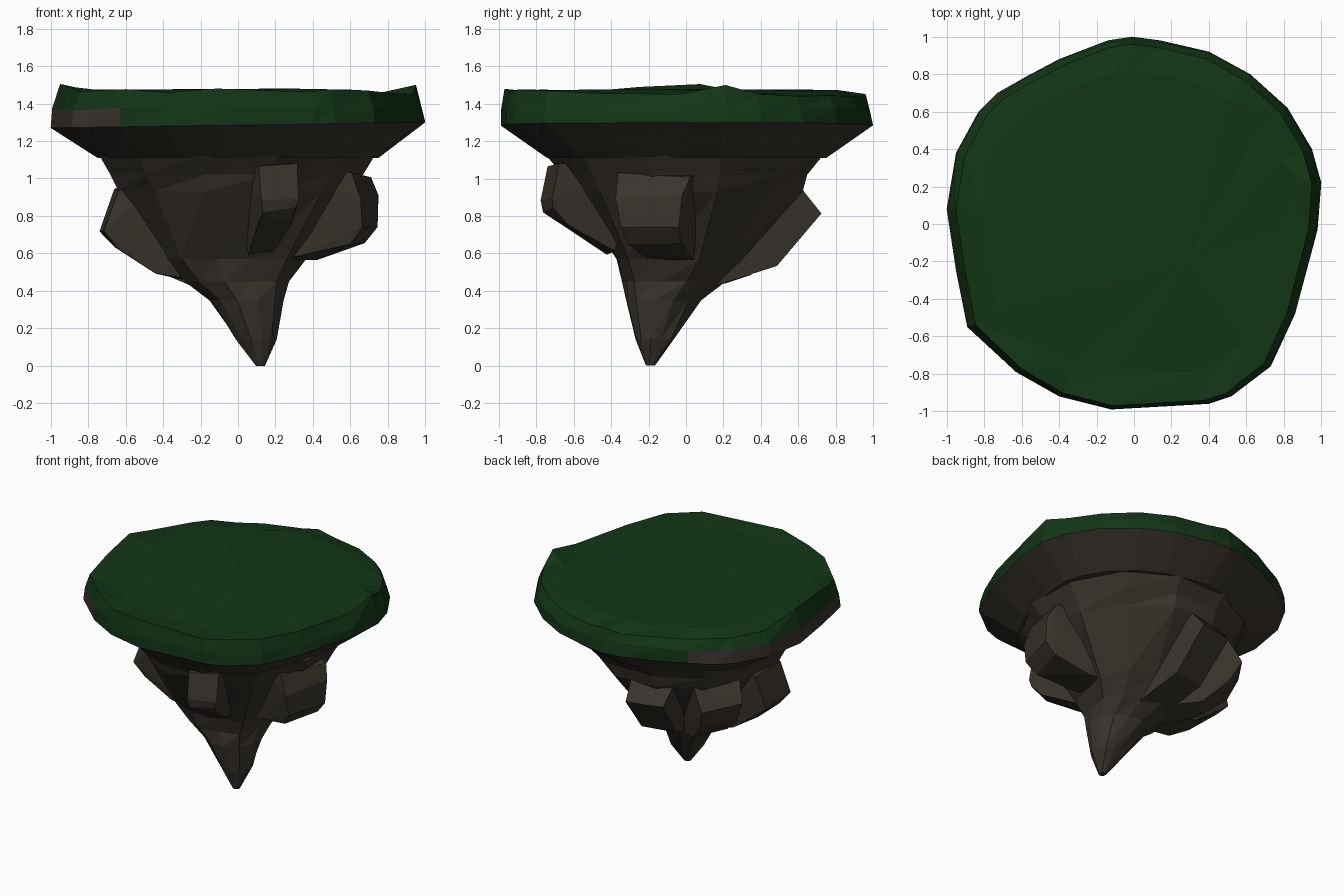
import bpy, bmesh, math, random
from mathutils import Vector

if "Cube" in bpy.data.objects:
    bpy.data.objects.remove(bpy.data.objects["Cube"])

random.seed(4)

def material(name, rgb):
    m = bpy.data.materials.new(name)
    m.diffuse_color = (*rgb, 1)
    m.use_nodes = True
    m.node_tree.nodes["Principled BSDF"].inputs["Base Color"].default_value = m.diffuse_color
    return m

GREEN = material("grass", (0.006, 0.037, 0.008))
BROWN = material("rock", (0.042, 0.035, 0.026))

def finish(name, bm, mats):
    bmesh.ops.recalc_face_normals(bm, faces=bm.faces)
    me = bpy.data.meshes.new(name)
    bm.to_mesh(me)
    bm.free()
    for m in mats:
        me.materials.append(m)
    ob = bpy.data.objects.new(name, me)
    bpy.context.collection.objects.link(ob)
    return ob

def loft(name, rings, mats, top=None):
    """Skin a stack of equal-count rings, low to high, closing both ends."""
    bm = bmesh.new()
    vs = [[bm.verts.new(p) for p in r] for r in rings]
    n = len(vs[0])
    for a, b in zip(vs, vs[1:]):
        for i in range(n):
            j = (i + 1) % n
            bm.faces.new((a[i], a[j], b[j]))
            bm.faces.new((a[i], b[j], b[i]))
    bm.faces.new(vs[0])
    if top:
        c = bm.verts.new(top)
        for i in range(n):
            bm.faces.new((vs[-1][i], vs[-1][(i + 1) % n], c))
    else:
        bm.faces.new(vs[-1])
    return finish(name, bm, mats)

# Rim outline seen from above, counter-clockwise from the +x side
RIM = [(1, .22), (.95, .4), (.82, .62), (.62, .8), (.4, .92), (.14, .98),
       (-.01, 1), (-.14, .98), (-.4, .88), (-.57, .79), (-.73, .7), (-.83, .6),
       (-.95, .38), (-1, .08), (-.95, -.25), (-.89, -.55), (-.63, -.79),
       (-.4, -.92), (-.12, -.99), (.4, -.96), (.52, -.92), (.73, -.76),
       (.86, -.48), (.98, -.03)]

def ring(scale, z, jit=0.0):
    return [(x * scale, y * scale, z + random.uniform(-jit, jit)) for x, y in RIM]

def base_z(x):
    return 1.285 + 0.015 * x

# Grass slab: upright at the front, sloping at the back, with an uneven lip
lower = [(x, y, base_z(x)) for x, y in RIM]
middle = [(x * s, y * s, z) for (x, y), s, z in
          [(p, random.uniform(.98, 1), random.uniform(1.36, 1.38)) for p in RIM]]
lip = [(x * .95, y * (.96 if y > 0 else .98), 1.455 - .015 * y + random.uniform(-.012, .012))
       for x, y in RIM]
for i, z in ((0, 1.5), (13, 1.505), (14, 1.49), (18, 1.48)):
    lip[i] = (lip[i][0], lip[i][1], z)
grass = loft("grass_top", [lower, middle, lip, ring(.82, 1.463, jit=.012)],
             [GREEN, BROWN], top=(.28, -.2, 1.48))
# Bare rock showing on the left of the slab
for f in grass.data.polygons:
    if f.center.x < -.6 and f.center.z < 1.36 and abs(f.normal.z) < .8:
        f.material_index = 1

# Overhanging rock under the grass
loft("rock_overhang", [ring(.75, 1.11), lower], [BROWN])

# Tapering core and its off-centre spike
def core_ring(r, z, cx, cy, rough):
    pts = []
    for k in range(12):
        a = math.radians(30 * k + 15)
        q = r * random.uniform(1 - rough, 1 + rough)
        pts.append((cx + q * math.cos(a), cy + q * math.sin(a), z))
    return pts

loft("rock_core", [core_ring(.025, 0, .12, -.19, 0), core_ring(.105, .14, .1, -.16, .1),
                   core_ring(.2, .35, .05, -.12, .06), core_ring(.275, .45, 0, -.07, .08),
                   core_ring(.37, .57, -.02, -.03, .08), core_ring(.63, .93, -.01, 0, .04),
                   core_ring(.69, 1.02, 0, 0, .03), core_ring(.76, 1.12, 0, -.01, .01)], [BROWN])

# Angular boulders: bearing, half width, (distance out, height) profile from top to bottom
def boulder(name, deg, w, prof):
    a = math.radians(deg)
    out, side = Vector((math.cos(a), math.sin(a), 0)), Vector((-math.sin(a), math.cos(a), 0))
    bm = bmesh.new()
    for i, (d, z) in enumerate([(.3, 1.08)] + prof):
        k = 1 - .07 * i
        for s in (-1, 1):
            p = out * d + side * s * w * k * random.uniform(.9, 1.1)
            p.z = z + random.uniform(-.015, .015)
            bm.verts.new(p)
    res = bmesh.ops.convex_hull(bm, input=bm.verts)
    bmesh.ops.delete(bm, geom=list({v for v in res["geom_interior"] if isinstance(v, bmesh.types.BMVert)}),
                     context='VERTS')
    finish(name, bm, [BROWN])

boulder("right_boulder", -15, .21, [(.68, 1.02), (.73, .9), (.73, .73), (.66, .66), (.4, .58), (.25, .56)])
boulder("back_boulder", 102, .16, [(.6, .94), (.71, .81), (.47, .52), (.25, .46), (.1, .42)])
boulder("back_left_boulder", 145, .17, [(.62, .95), (.72, .8), (.64, .65), (.45, .5), (.2, .43)])
boulder("left_boulder", 184, .18, [(.65, .93), (.73, .71), (.65, .62), (.45, .5), (.26, .45)])
boulder("front_boulder", -73, .12, [(.74, 1.08), (.78, .88), (.77, .83), (.69, .76), (.42, .6)])
